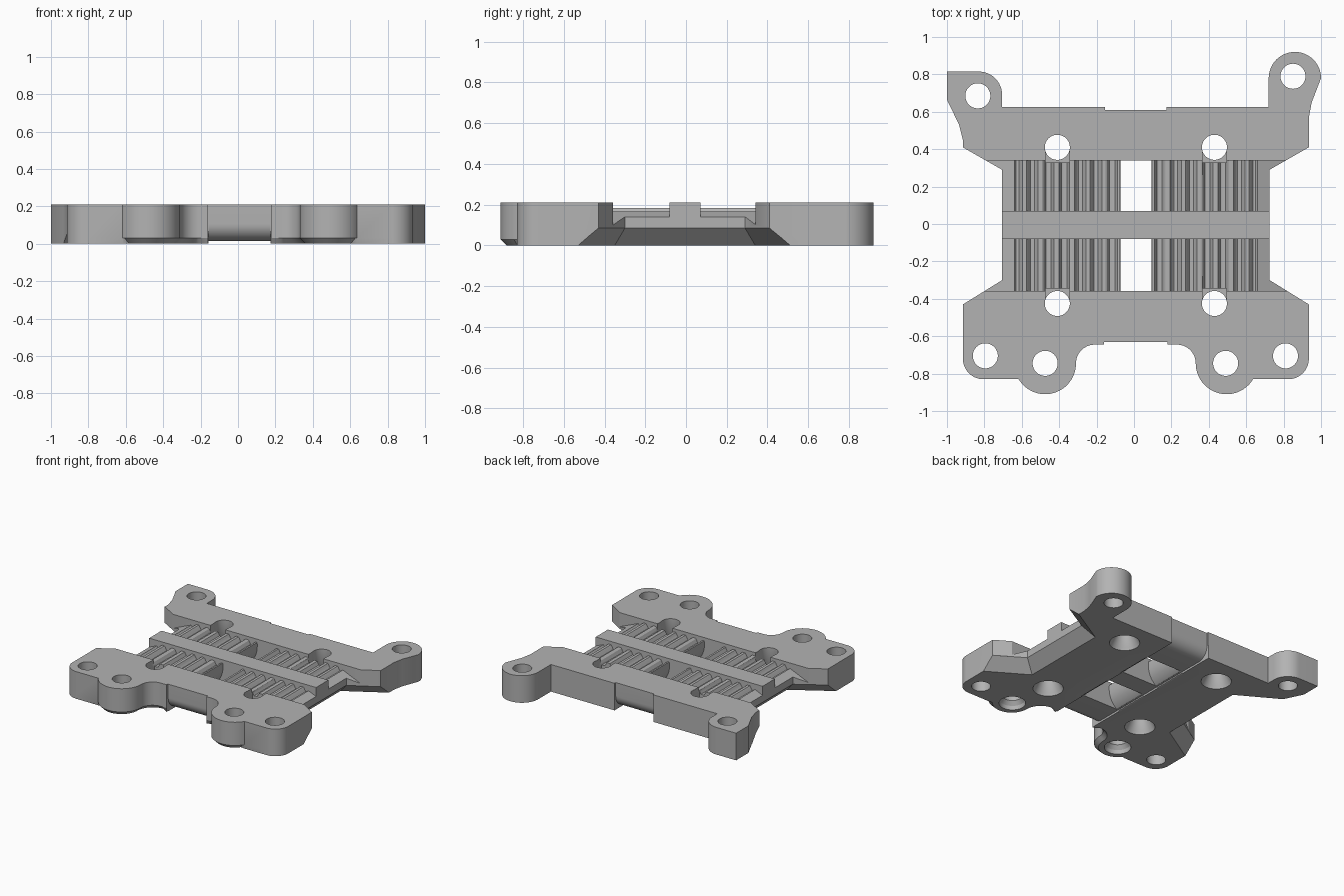
import bpy, bmesh
from math import sin, cos, radians, pi
from mathutils import Vector

if "Cube" in bpy.data.objects:
    bpy.data.objects.remove(bpy.data.objects["Cube"])

TOP = 0.21
MID = 0.01  # symmetry line of the body


def arc(c, r, a, b, n=12):
    angles = [radians(a + (b - a) * i / n) for i in range(n + 1)]
    return [(c[0] + r * cos(t), c[1] + r * sin(t)) for t in angles]


def flip(pts):
    return [(2 * MID - x, y) for x, y in reversed(pts)]


def loft(name, rings):
    """Closed solid through rings of 3D points."""
    bm = bmesh.new()
    rows = [[bm.verts.new(p) for p in ring] for ring in rings]
    n = len(rows[0])
    for low, high in zip(rows, rows[1:]):
        for i in range(n):
            j = (i + 1) % n
            bm.faces.new((low[i], low[j], high[j], high[i]))
    bm.faces.new(rows[0][::-1])
    bm.faces.new(rows[-1])
    bmesh.ops.recalc_face_normals(bm, faces=bm.faces)
    mesh = bpy.data.meshes.new(name)
    bm.to_mesh(mesh)
    bm.free()
    ob = bpy.data.objects.new(name, mesh)
    bpy.context.collection.objects.link(ob)
    return ob


def prism(name, pts, axis, lo, hi):
    place = {"x": lambda a, b, t: (t, a, b),
             "y": lambda a, b, t: (a, t, b),
             "z": lambda a, b, t: (a, b, t)}[axis]
    return loft(name, [[place(a, b, t) for a, b in pts] for t in (lo, hi)])


def box(name, x0, x1, y0, y1, z0, z1):
    return prism(name, [(x0, y0), (x1, y0), (x1, y1), (x0, y1)], "z", z0, z1)


def cone(name, c, levels):
    """Round cutter given as (radius, height) levels."""
    return loft(name, [[(x, y, z) for x, y in arc(c, r, 0, 352.5, 47)]
                       for r, z in levels])


# Plate outline, counter-clockwise from the left waist
front_left = ([(-0.705, -0.30), (-0.915, -0.43)]
              + arc((-0.805, -0.72), 0.11, 180, 270)
              + arc((-0.475, -0.745), 0.165, 211, 360, 24)
              + arc((-0.21, -0.745), 0.10, 172, 90)
              + [(-0.16, -0.645), (-0.16, -0.63)])
outline = (front_left + flip(front_left)
           + [(0.725, 0.29), (0.935, 0.41), (0.935, 0.57), (0.95, 0.65)]
           + arc((0.86, 0.78), 0.14, 0, 180, 24)
           + [(0.72, 0.625), (0.175, 0.625), (0.175, 0.61),
              (-0.155, 0.61), (-0.155, 0.625), (-0.705, 0.625)]
           + arc((-0.83, 0.69), 0.125, 0, 90)
           + [(-1, 0.815), (-1, 0.665), (-0.935, 0.53), (-0.915, 0.45),
              (-0.915, 0.41), (-0.705, 0.29)])


def chamfered(i, depth=0.03):
    """Pull the front lobe points inward for the bottom chamfer."""
    p = Vector(outline[i])
    if p.y > -0.64 or not 0.19 < abs(p.x - MID) < 0.62:
        return p
    d = Vector(outline[(i + 1) % len(outline)]) - Vector(outline[i - 1])
    return p + Vector((-d.y, d.x)).normalized() * depth


base = [(*chamfered(i), 0) for i in range(len(outline))]
plate = loft("carriage_plate", [base] + [[(x, y, z) for x, y in outline]
                                         for z in (0.03, TOP)])
cutters = []

# Toothed belt channels, sloping down at the outer ends
half = [(0.08, 0.155)]
steps = 80
for i in range(steps + 1):
    x = 0.085 + 0.555 * i / steps
    wave = max(-1, min(1, 1.8 * cos(2 * pi * (x - 0.085) / 0.085)))
    half.append((x, 0.17 + 0.015 * wave))
half += [(0.65, 0.168), (1.0, 0.02)]
right = [(x + MID, z) for x, z in half]
channel = flip(right) + right + [(1.01, 0.3), (-0.99, 0.3)]
belt_rows = [(0.07, 0.34), (-0.358, -0.08)]
for lo, hi in belt_rows:
    cutters.append(prism("belt_channel", channel, "y", lo, hi))

# Central belt openings, flared toward the underside
flare = [(-0.073, 0.3)] + arc((-0.24, 0.15), 0.167, 0, -90) + [(-0.24, -0.05)]
for lo, hi in belt_rows:
    cutters.append(prism("belt_opening", flare + flip(flare), "y", lo, hi))

# Bolt holes beside the channels: countersunk and open to the channel
for x in (-0.41, 0.43):
    for y, wall in ((0.41, 0.33), (-0.425, -0.345)):
        cutters.append(cone("bolt_hole", (x, y),
                            [(0.11, -0.01), (0.1, 0.02), (0.067, 0.08), (0.067, 0.3)]))
        cutters.append(box("bolt_slot", x - 0.064, x + 0.064,
                           min(y, wall), max(y, wall), 0.12, 0.3))

# Mounting holes in the corners, tabs and lobes
for c in ((-0.835, 0.685), (0.85, 0.79), (-0.795, -0.705), (0.81, -0.705)):
    cutters.append(cone("corner_hole", c, [(0.067, -0.1), (0.067, 0.3)]))
for x in (-0.475, 0.49):
    cutters.append(cone("lobe_hole", (x, -0.745),
                        [(0.095, -0.01), (0.09, 0.03), (0.067, 0.06), (0.067, 0.3)]))

# Undercut along the waist and the diagonal shoulders
low = [(-1.1, -0.643), (-0.62, -0.35), (-0.62, 0.34), (-1.1, 0.62)]
high = [(-1.1, -0.545), (-0.705, -0.30), (-0.705, 0.29), (-1.1, 0.516)]
for side in (lambda p: p, flip):
    a, b = side(low), side(high)
    cutters.append(loft("waist_undercut", [[(x, y, 0) for x, y in a],
                                           [(x, y, 0.085) for x, y in b]]))

# Shallow underside channel with rounded ends
cutters.append(box("underside_channel", -0.157, 0.175, -1, 1, -0.1, 0.015))
for s, edge in ((1, -0.63), (-1, -0.61)):
    pts = ([(edge - 0.1, -0.05), (edge - 0.1, 0.105)]
           + arc((edge + 0.09, 0.105), 0.09, 180, 270) + [(edge + 0.09, -0.05)])
    cutters.append(prism("end_round", [(s * y, z) for y, z in pts], "x", -0.157, 0.175))

# Apply all cuts
for cutter in cutters:
    cutter.hide_render = True
    mod = plate.modifiers.new(cutter.name, "BOOLEAN")
    mod.operation = "DIFFERENCE"
    mod.solver = "EXACT"
    mod.object = cutter
graph = bpy.context.evaluated_depsgraph_get()
mesh = bpy.data.meshes.new_from_object(plate.evaluated_get(graph))
plate.modifiers.clear()
plate.data = mesh
for cutter in cutters:
    bpy.data.objects.remove(cutter)

# Material and shading
grey = bpy.data.materials.new("plain_grey")
grey.use_nodes = True
colour = (0.45, 0.45, 0.45, 1)
grey.diffuse_color = colour
grey.node_tree.nodes["Principled BSDF"].inputs["Base Color"].default_value = colour
mesh.materials.clear()
mesh.materials.append(grey)
bpy.ops.object.select_all(action="DESELECT")
plate.select_set(True)
bpy.context.view_layer.objects.active = plate
bpy.ops.object.shade_smooth_by_angle(angle=radians(30))
